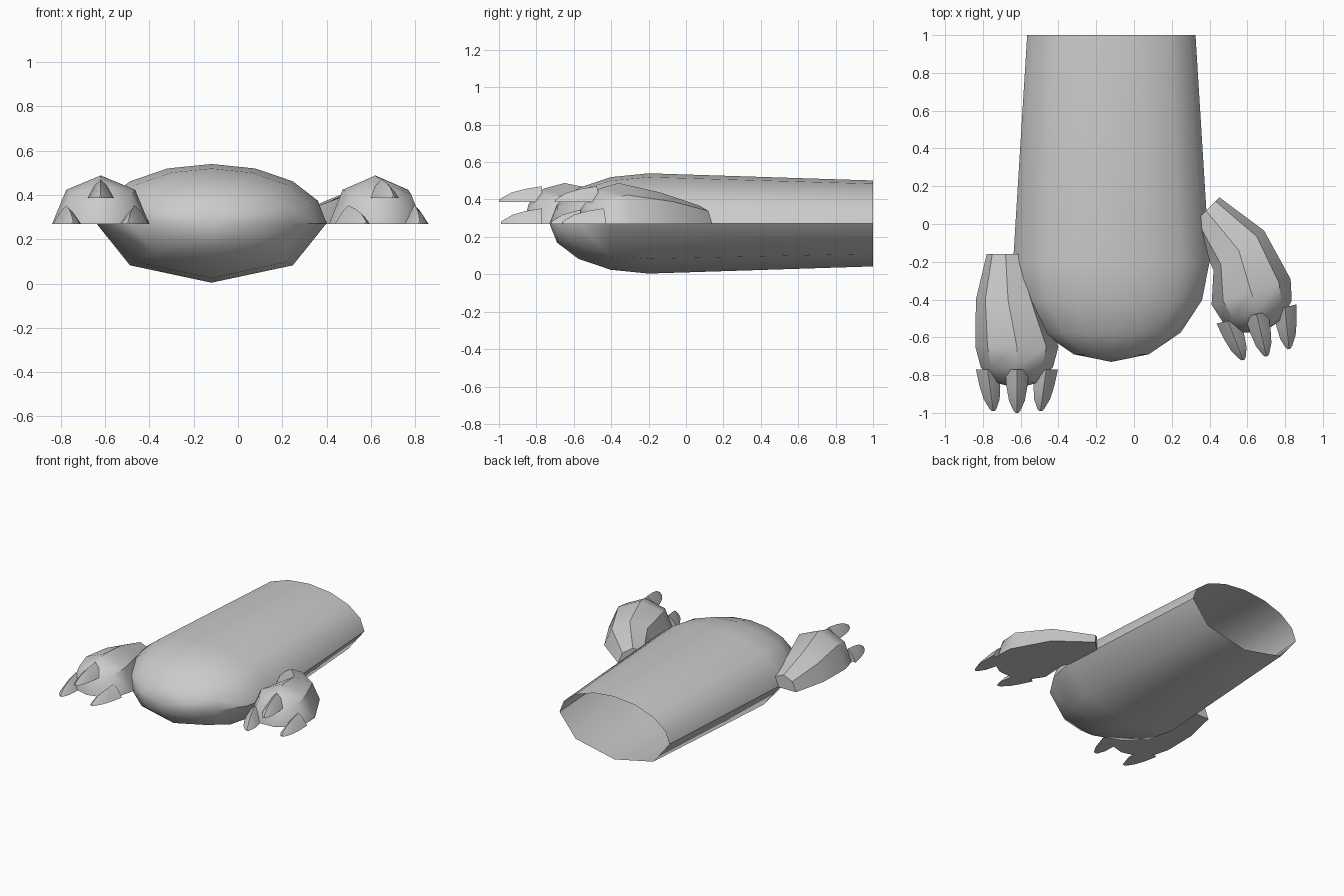
import bpy, bmesh
from math import sin, cos, radians
from mathutils import Matrix, Vector

if "Cube" in bpy.data.objects:
    bpy.data.objects.remove(bpy.data.objects["Cube"])


def loft(name, rings, cap_start=False, angle=40):
    """Skin a list of closed rings; collapsed rings become poles."""
    bm = bmesh.new()
    rows = [[bm.verts.new(p) for p in ring] for ring in rings]
    n = len(rows[0])
    for a, b in zip(rows, rows[1:]):
        for i in range(n):
            j = (i + 1) % n
            bm.faces.new((a[i], a[j], b[j], b[i]))
    if cap_start:
        bm.faces.new(rows[0])
    bmesh.ops.remove_doubles(bm, verts=bm.verts, dist=0.0005)
    bmesh.ops.dissolve_degenerate(bm, edges=bm.edges, dist=0.0005)
    bmesh.ops.recalc_face_normals(bm, faces=bm.faces)
    mesh = bpy.data.meshes.new(name)
    bm.to_mesh(mesh)
    bm.free()
    ob = bpy.data.objects.new(name, mesh)
    bpy.context.collection.objects.link(ob)
    bpy.ops.object.select_all(action='DESELECT')
    ob.select_set(True)
    bpy.context.view_layer.objects.active = ob
    bpy.ops.object.shade_smooth_by_angle(angle=radians(angle))
    return ob


# Body: tapered tube, open at the back, rounded at the front
SECTION = [0, 22.5, 45, 67.5, 90, 112.5, 135, 157.5, 180, 225, 270, 315]


def body_ring(y, s):
    return [(-0.12 + 0.52 * s * cos(radians(t)), y,
             0.272 + 0.268 * s * sin(radians(t))) for t in SECTION]


body = [body_ring(1.0, 0.857)]
body += [body_ring(-0.2 - 0.53 * sin(radians(a)), cos(radians(a)))
         for a in (0, 22.5, 45, 67.5, 90)]
loft("body", body)

# Paws: half-octagon sections with a flat sole and a domed front
BASE = 0.268


def paw_ring(x, y, half, turn):
    t = radians(turn)
    return [(x + half * cos(radians(k * 45)) * cos(t),
             y + half * cos(radians(k * 45)) * sin(t),
             BASE + half * sin(radians(k * 45))) for k in range(5)]


def claw(name, base, tip, z, place):
    """Pointed claw with a flat underside and a ridged top."""
    b, t = Vector((*base, z)), Vector((*tip, z))
    rings = []
    for f, half, height in ((0, 0.062, 0.085), (0.4, 0.055, 0.07),
                            (0.72, 0.042, 0.05), (0.95, 0.018, 0.02), (1, 0.008, 0.012)):
        c = b.lerp(t, f)
        rings.append([place @ (c + Vector(o)) for o in
                      ((-half, 0, 0), (-half * 0.45, 0, height * 0.65), (0, 0, height),
                       (half * 0.45, 0, height * 0.65), (half, 0, 0))])
    rings.append([place @ (t + Vector((0, 0, 0.006)))] * 5)
    loft(name, rings, cap_start=True)


def paw(side, stations):
    x, y, half, turn = stations[-1]
    d = (sin(radians(turn)), -cos(radians(turn)))
    rings = [paw_ring(*s) for s in stations]
    for a in (30, 60, 90):
        r = half * sin(radians(a))
        rings.append(paw_ring(x + d[0] * r, y + d[1] * r, half * cos(radians(a)), turn))
    loft(side + "_paw", rings, cap_start=True)
    # Three claws, set relative to the widest paw station
    place = Matrix.Translation((x, y, 0)) @ Matrix.Rotation(radians(turn * 0.75), 4, 'Z')
    claw(side + "_claw_middle", (0, -0.12), (0, -0.35), 0.386, place)
    claw(side + "_claw_left", (-0.155, -0.12), (-0.125, -0.34), BASE, place)
    claw(side + "_claw_right", (0.155, -0.12), (0.125, -0.34), BASE, place)


paw("left", [(-0.68, -0.16, 0.10, 0), (-0.667, -0.40, 0.17, 0), (-0.62, -0.65, 0.22, 0)])
paw("right", [(0.382, 0.07, 0.10, 45), (0.555, -0.14, 0.17, 38), (0.62, -0.36, 0.22, 18)])
